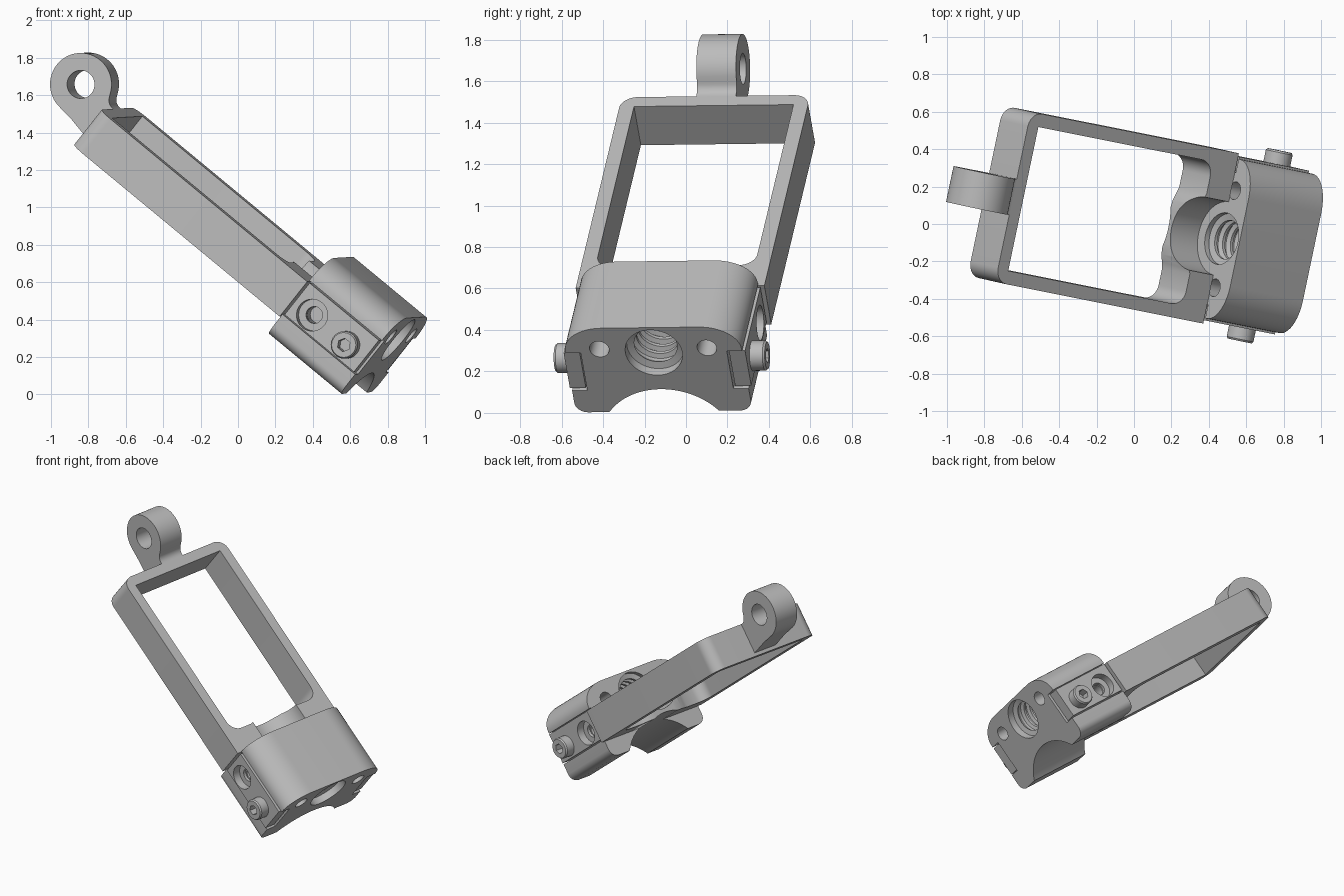
import bpy
import bmesh
import math
from mathutils import Matrix, Vector

cube = bpy.data.objects.get("Cube")
if cube:
    bpy.data.objects.remove(cube)

# Tilted working frame: X runs along the arm, Y across it, Z through its thickness
U = Vector((0.762, -0.152, -0.630)).normalized()
V = Vector((0.205, 0.978, 0.012))
V = (V - U * V.dot(U)).normalized()
W = U.cross(V)
TILT = Matrix((U, V, W)).transposed().to_4x4()
TILT.translation = V * 0.0165 + Vector((0, 0, 0.9))

metal = bpy.data.materials.new("grey_metal")
metal.use_nodes = True
metal.diffuse_color = (0.5, 0.5, 0.5, 1)
metal.node_tree.nodes["Principled BSDF"].inputs["Base Color"].default_value = (0.5, 0.5, 0.5, 1)


def place(axis, p, q, t):
    """Put plane coordinates (p, q) at position t along an axis."""
    return {"X": (t, p, q), "Y": (p, t, q), "Z": (p, q, t)}[axis]


def loft(name, axis, sections):
    """Join equal-length outlines, each given as (position, points), into a closed solid."""
    bm = bmesh.new()
    rings = [[bm.verts.new(place(axis, p, q, t)) for p, q in pts] for t, pts in sections]
    n = len(rings[0])
    for r0, r1 in zip(rings, rings[1:]):
        for i in range(n):
            j = (i + 1) % n
            bm.faces.new((r0[i], r0[j], r1[j], r1[i]))
    bm.faces.new(rings[0])
    bm.faces.new(rings[-1])
    bmesh.ops.recalc_face_normals(bm, faces=bm.faces)
    mesh = bpy.data.meshes.new(name)
    bm.to_mesh(mesh)
    bm.free()
    mesh.materials.append(metal)
    obj = bpy.data.objects.new(name, mesh)
    bpy.context.collection.objects.link(obj)
    return obj


def prism(name, axis, pts, lo, hi):
    return loft(name, axis, [(lo, pts), (hi, pts)])


def arc(cx, cy, r, start, end, n=10, ry=None):
    ry = ry or r
    angles = [math.radians(start + (end - start) * i / n) for i in range(n + 1)]
    return [(cx + r * math.cos(a), cy + ry * math.sin(a)) for a in angles]


def turned(name, axis, centre, steps, n=48):
    """A round solid with (position, radius) steps along an axis."""
    return loft(name, axis, [(t, arc(*centre, r, 0, 360 - 360 / n, n - 1)) for t, r in steps])


def combine(obj, others, operation="DIFFERENCE"):
    """Apply booleans and remove the helper solids."""
    for other in others:
        other.hide_render = True
        mod = obj.modifiers.new("cut", "BOOLEAN")
        mod.operation = operation
        mod.solver = "EXACT"
        mod.object = other
    bpy.context.view_layer.update()
    graph = bpy.context.evaluated_depsgraph_get()
    mesh = bpy.data.meshes.new_from_object(obj.evaluated_get(graph))
    obj.modifiers.clear()
    obj.data = mesh
    for other in others:
        bpy.data.objects.remove(other)


def mirror(pts):
    """Complete a half outline with its reflection across the first coordinate."""
    return pts + [(-p, q) for p, q in reversed(pts)]


END, NEAR, FAR = 1.06, 0.55, -0.91
TOP, BOTTOM = 0.07, -0.17
BORE = (0, 0.075)
SADDLE = (0, -0.485)
parts = []

# Rectangular frame with a rounded far end and an opening filleted into the cross bar
half = [(NEAR, 0.465)] + arc(FAR + 0.08, 0.385, 0.08, 90, 180)
frame = prism("frame", "Z", half + [(x, -y) for x, y in reversed(half)], BOTTOM, TOP)
half = ([(-0.838, 0.393)] + arc(0.31, 0.313, 0.08, 90, 0)
        + [(0.39, 0.22), (0.38, 0.19), (0.365, 0.15), (0.36, 0.1)])
opening = prism("opening", "Z", half + [(x, -y) for x, y in reversed(half)], -0.4, 0.4)
trough = turned("trough", "X", BORE, [(0.2, 0.2), (0.6, 0.2)], 64)
saddle = turned("saddle", "X", SADDLE, [(0.2, 0.333), (1.3, 0.333)], 96)
combine(frame, [opening, trough, saddle])
parts.append(frame)

# Hanging eye at the far end, blended into the end bar
eye_centre = (-1.13, 0.06)
eye_outline = (arc(*eye_centre, 0.168, 20, 260, 40)
               + [(-1.05, -0.118), (-0.89, -0.15), (-0.89, TOP)]
               + arc(-0.915, 0.125, 0.055, 270, 200, 6))
eye = prism("hanging_eye", "Y", eye_outline, -0.0975, 0.0975)
combine(eye, [turned("eye_hole", "Y", eye_centre, [(-0.3, 0.075), (0.3, 0.075)])])
parts.append(eye)

# Clamp block: domed top, side slots for the plates
slot_top, slot_low, slot_in = 0.078, -0.155, 0.36
half = (arc(0.24, 0.09, 0.195, 90, 0, 12, ry=0.14)
        + [(0.435, slot_top), (slot_in, slot_top), (slot_in, slot_low), (0.435, slot_low)]
        + arc(0.375, -0.23, 0.06, 0, -90, 8))
block = prism("clamp_block", "X", mirror(half), NEAR, END)

# Threaded bore, two pin holes and the saddle under the block
thread = [(0.4, 0.14), (0.58, 0.14)]
pitch = 0.055
for i in range(7):
    start = 0.59 + i * pitch
    thread += [(start, 0.105), (start + 0.018, 0.105), (start + 0.027, 0.128), (start + 0.044, 0.128)]
thread += [(1.0, 0.105), (1.01, 0.14), (1.2, 0.14)]
cutters = [turned("bore", "X", BORE, thread),
           turned("saddle", "X", SADDLE, [(0.2, 0.333), (1.3, 0.333)], 96)]
for side in (-1, 1):
    cutters.append(turned("pin_hole", "X", (side * 0.265, 0.1), [(0.4, 0.048), (1.2, 0.048)], 32))
    cutters.append(turned("screw_hole", "Y", (0.68, -0.055),
                          [(side * 0.28, 0.045), (side * 0.5, 0.045)], 32))
combine(block, cutters)
parts.append(block)

# Side plates with a counterbored hole and a protruding hollow screw head
for side, label in ((1, "left"), (-1, "right")):
    x0, x1, z0, z1 = NEAR + 0.012, END - 0.012, slot_low + 0.008, slot_top - 0.008
    plate = prism(label + "_side_plate", "Y", [(x0, z0), (x1, z0), (x1, z1), (x0, z1)],
                  side * 0.368, side * 0.447)
    combine(plate, [turned("counterbore", "Y", (0.68, -0.055),
                           [(side * 0.3, 0.045), (side * 0.39, 0.045),
                            (side * 0.39, 0.085), (side * 0.6, 0.085)])])
    head = turned(label + "_screw_head", "Y", (0.926, -0.06),
                  [(side * 0.43, 0.073), (side * 0.51, 0.073), (side * 0.52, 0.066)])
    combine(head, [turned("socket", "Y", (0.926, -0.06),
                          [(side * 0.46, 0.036), (side * 0.6, 0.036)], 6)])
    parts += [plate, head]

# Tilt everything into its resting pose and shade
bpy.ops.object.select_all(action="DESELECT")
for obj in parts:
    obj.data.transform(TILT)
    obj.select_set(True)
bpy.context.view_layer.objects.active = parts[0]
bpy.ops.object.shade_smooth_by_angle(angle=math.radians(30))
